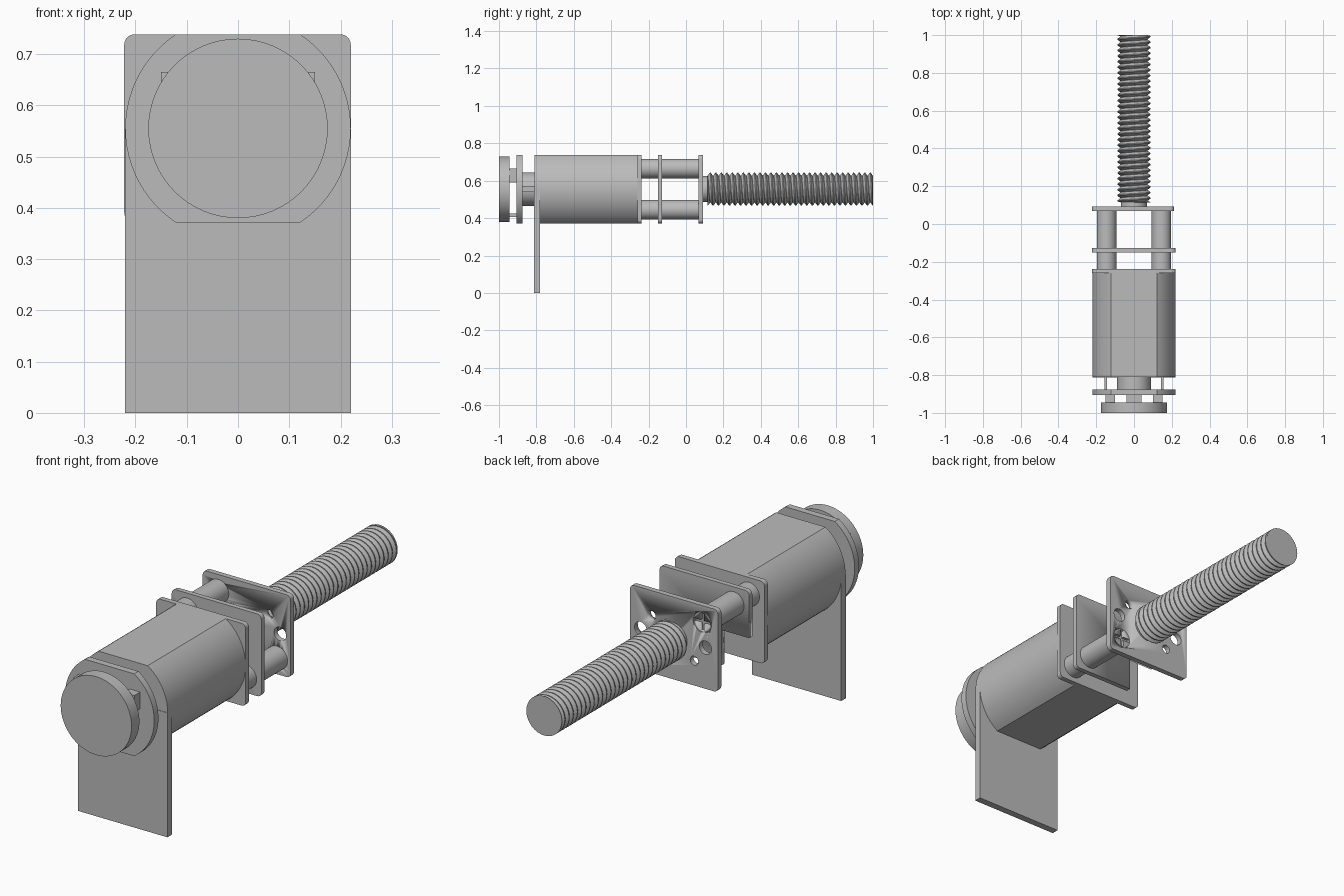
import bpy
import bmesh
import math

cube = bpy.data.objects.get("Cube")
if cube:
    bpy.data.objects.remove(cube, do_unlink=True)

AXIS = 0.555      # height of the motor axis
R = 0.22          # motor radius
FLAT = 0.1835     # half height between the motor flats

metal = bpy.data.materials.new("grey_metal")
metal.use_nodes = True
grey = (0.5, 0.5, 0.5, 1)
metal.diffuse_color = grey
metal.node_tree.nodes["Principled BSDF"].inputs["Base Color"].default_value = grey


def finish(name, bm):
    bmesh.ops.recalc_face_normals(bm, faces=bm.faces)
    mesh = bpy.data.meshes.new(name)
    bm.to_mesh(mesh)
    bm.free()
    mesh.materials.append(metal)
    obj = bpy.data.objects.new(name, mesh)
    bpy.context.collection.objects.link(obj)
    bpy.ops.object.select_all(action="DESELECT")
    obj.select_set(True)
    bpy.context.view_layer.objects.active = obj
    bpy.ops.object.shade_smooth_by_angle(angle=math.radians(30))
    return obj


def prism(name, profile, y0, y1):
    """Extrude an (x, z) profile, z measured from the axis, along y."""
    bm = bmesh.new()
    face = bm.faces.new([bm.verts.new((x, y0, AXIS + z)) for x, z in profile])
    new = bmesh.ops.extrude_face_region(bm, geom=[face])["geom"]
    bmesh.ops.translate(bm, vec=(0, y1 - y0, 0),
                        verts=[v for v in new if isinstance(v, bmesh.types.BMVert)])
    return finish(name, bm)


def arc(x, z, r, start, end, n):
    angles = [math.radians(start + (end - start) * i / n) for i in range(n + 1)]
    return [(x + r * math.cos(a), z + r * math.sin(a)) for a in angles]


def circle(x, z, r, n=48):
    return arc(x, z, r, 0, 360, n)[:-1]


def rect(x0, x1, z0, z1):
    return [(x0, z0), (x1, z0), (x1, z1), (x0, z1)]


def rounded(x0, x1, h, r=0.02):
    pts = []
    for x, z, a in ((x1 - r, h - r, 0), (x0 + r, h - r, 90),
                    (x0 + r, r - h, 180), (x1 - r, r - h, 270)):
        pts += arc(x, z, r, a, a + 90, 5)
    return pts


def cut(obj, profile, y0, y1):
    cutter = prism("cutter", profile, y0, y1)
    cutter.hide_render = True
    mod = obj.modifiers.new("cut", "BOOLEAN")
    mod.operation = "DIFFERENCE"
    mod.solver = "EXACT"
    mod.object = cutter
    bpy.context.view_layer.objects.active = obj
    bpy.ops.object.modifier_apply(modifier=mod.name)
    bpy.data.objects.remove(cutter, do_unlink=True)


# Motor can and encoder board share a round outline with two flats
edge = math.degrees(math.asin(FLAT / R))
can = arc(0, 0, R, -edge, edge, 24) + arc(0, 0, R, 180 - edge, 180 + edge, 24)
prism("motor_can", can, -0.81, -0.255)
prism("encoder_board", can, -0.905, -0.875)
prism("mounting_bracket", rect(-R, R, -AXIS, 0), -0.812, -0.78)

# Rear bearing, magnet disc and the parts between disc and board
prism("rear_bearing", circle(0, 0, 0.09), -0.875, -0.81)
prism("magnet_disc", circle(0, 0, 0.175, 64), -1.0, -0.945)
for name, x, w in (("centre_chip", 0, 0.04), ("left_chip", 0.125, 0.025),
                   ("right_chip", -0.125, 0.025)):
    prism(name, rect(x - w, x + w, 0.035, 0.11), -0.945, -0.905)
prism("lower_pin", rect(-0.04, 0.04, -0.15, -0.13), -0.945, -0.905)
for side, name in ((1, "left_terminal"), (-1, "right_terminal")):
    prism(name, rect(side * 0.15 - 0.007, side * 0.15 + 0.007, -0.016, 0.016),
          -0.88, -0.81)

# Gearbox plates
prism("inner_gear_plate", rounded(-0.222, R, FLAT), -0.26, -0.237)
middle = prism("middle_gear_plate", rounded(-0.222, R, FLAT), -0.15, -0.128)
cut(middle, rect(-0.3, -0.085, -0.3, -0.025), -0.2, -0.1)
output = prism("output_plate", rounded(-0.222, 0.212, FLAT), 0.068, 0.092)
for s in (1, -1):
    cut(output, circle(s * 0.16, 0, 0.03, 24), 0, 0.2)
    cut(output, circle(s * 0.105, s * 0.073, 0.02, 24), 0, 0.2)

# Diagonal pillars with crossed screw heads let into the output plate
for s, name in ((-1, "upper_pillar"), (1, "lower_pillar")):
    x, z = s * 0.145, -s * 0.11
    prism(name, circle(x, z, 0.052), -0.24, 0.07)
    cut(output, circle(x, z, 0.046), 0, 0.2)
    head = prism(name + "_screw", circle(x, z, 0.044), 0.066, 0.091)
    a, b = 0.04, 0.008
    cross = [(b, a), (-b, a), (-b, b), (-a, b), (-a, -b), (-b, -b),
             (-b, -a), (b, -a), (b, -b), (a, -b), (a, b), (b, b)]
    cut(head, [(x + p, z + q) for p, q in cross], 0.078, 0.2)

# Threaded output shaft: collar, core and helical ridge
prism("shaft_collar", circle(0, 0, 0.07), 0.08, 0.125)
prism("shaft_core", circle(0, 0, 0.0715), 0.115, 1.0)
START, END, PITCH, N = 0.115, 1.0, 0.0295, 32
steps = int((END - START) / PITCH + 2) * N
ridge = [(0, 0.071), (0.42, 0.088), (0.58, 0.088), (1, 0.071)]
bm = bmesh.new()
rows = []
for i in range(steps + 1):
    t = 2 * math.pi * i / N
    base = START + PITCH * (i / N - 1)
    rows.append([bm.verts.new((r * math.sin(t),
                               min(END, max(START, base + PITCH * f)),
                               AXIS + r * math.cos(t))) for f, r in ridge])
for a, b in zip(rows, rows[1:]):
    for j in range(3):
        bm.faces.new((a[j], a[j + 1], b[j + 1], b[j]))
flat = [f for f in bm.faces if f.calc_area() < 1e-9]
bmesh.ops.delete(bm, geom=flat, context="FACES")
bmesh.ops.remove_doubles(bm, verts=bm.verts, dist=0.00005)
finish("shaft_thread", bm)
